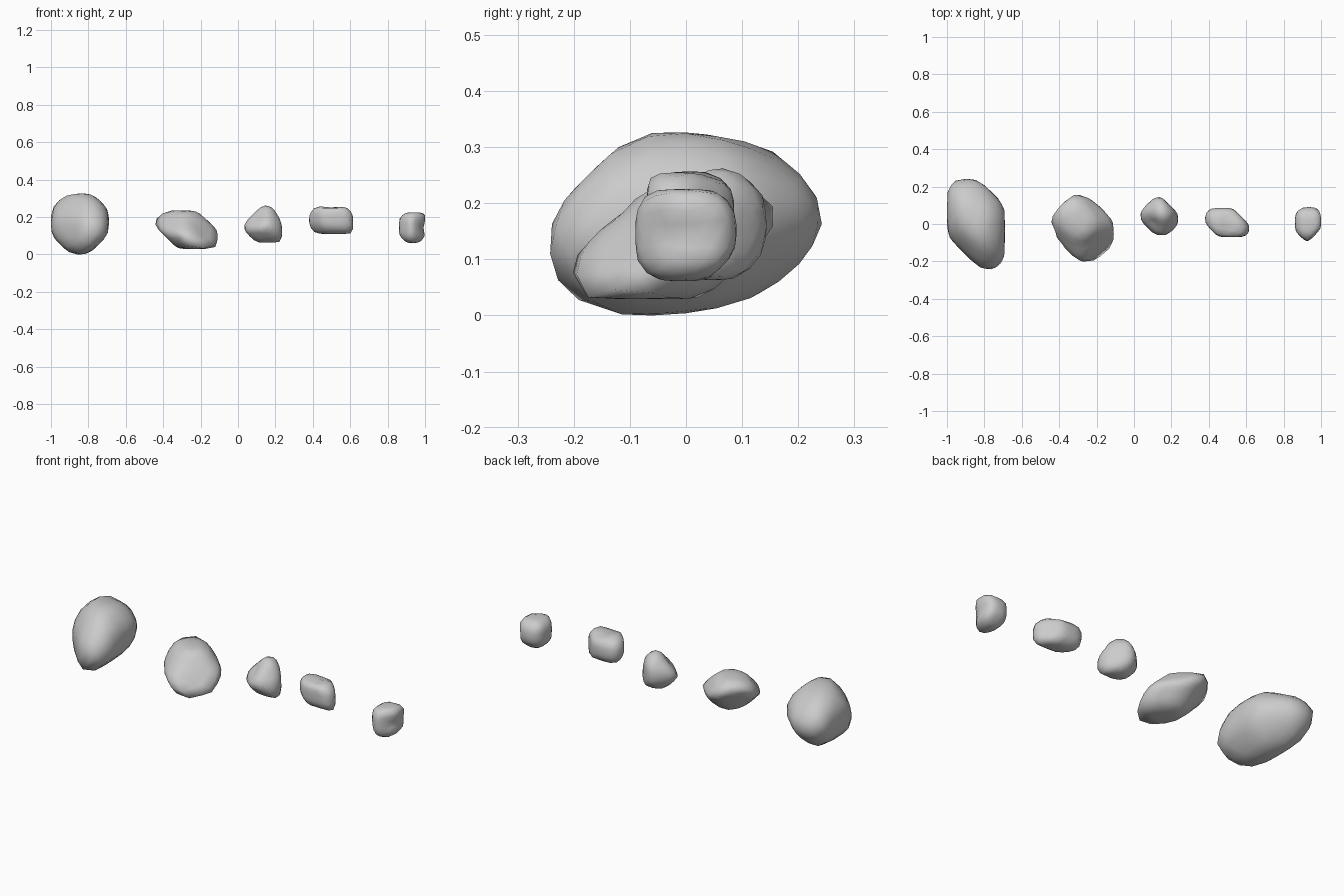
import bpy, math, bmesh
from mathutils import Vector

if "Cube" in bpy.data.objects:
    bpy.data.objects.remove(bpy.data.objects["Cube"])

# The 26 plane directions: 6 axes, 12 edge diagonals, 8 corners
AXES = [(1,0,0), (-1,0,0), (0,1,0), (0,-1,0), (0,0,1), (0,0,-1)]
EDGES = [(1,1,0), (-1,-1,0), (1,-1,0), (-1,1,0),
         (1,0,1), (-1,0,-1), (1,0,-1), (-1,0,1),
         (0,1,1), (0,-1,-1), (0,1,-1), (0,-1,1)]
CORNERS = [(a, b, c) for a in (1, -1) for b in (1, -1) for c in (1, -1)]
DIRS = AXES + EDGES + CORNERS
POWER = 12


def rock(name, centre, extents, dents, corners={}):
    """Rounded boulder fitted to its extent along each direction."""
    goal = dict(zip(AXES + EDGES, extents))
    for a, b, c in CORNERS:
        sq = (goal[a,b,0]**2 + goal[a,0,c]**2 + goal[0,b,c]**2
              - goal[a,0,0]**2 - goal[0,b,0]**2 - goal[0,0,c]**2)
        goal[a,b,c] = math.sqrt(max(sq, 0.5 * goal[a,b,0]**2)) * corners.get((a, b, c), 1)
    normals = {d: Vector(d) for d in DIRS}
    size = Vector((extents[0] + extents[1], extents[2] + extents[3], extents[4] + extents[5])) / 2

    bm = bmesh.new()
    bmesh.ops.create_icosphere(bm, subdivisions=3, radius=1)
    base = [v.co.normalized() for v in bm.verts]
    hollow = []
    for u in base:
        k = 1.0
        for direction, depth, width in dents:
            k -= depth * math.exp(-(u.angle(Vector(direction)) / width) ** 2)
        hollow.append(k)

    # Soft intersection of planes, nudged until the outline matches
    h = dict(goal)
    for step in range(10):
        pts = []
        for u, k in zip(base, hollow):
            p = u * size
            total = sum(max(0, p.dot(normals[d]) / h[d]) ** POWER for d in DIRS)
            pts.append(p * k / total ** (1 / POWER))
        for d in DIRS:
            reach = max(p.dot(normals[d]) for p in pts)
            h[d] = min(h[d] * goal[d] / reach, goal[d] * 1.3)

    for v, p in zip(bm.verts, pts):
        v.co = p
    for f in bm.faces:
        f.smooth = True
    mesh = bpy.data.meshes.new(name)
    bm.to_mesh(mesh)
    bm.free()
    ob = bpy.data.objects.new(name, mesh)
    ob.location = centre
    bpy.context.collection.objects.link(ob)


# Large boulder
rock("large_boulder", (-.845, 0, .163),
     (.155,.155,.242,.242,.163,.163, .255,.22,.343,.345,
      .232,.216,.211,.238, .292,.328,.273,.262),
     [((0, .45, -1), .1, .4), ((0, .5, .9), .09, .4)],
     {(-1, -1, -1): 1.05})
# Flat slanted slab
rock("slanted_slab", (-.268, -.023, .132),
     (.177,.177,.193,.193,.103,.103, .205,.216,.264,.282,
      .157,.158,.239,.226, .24,.257,.16,.15), [((.1, -.6, .8), .08, .5)],
     {(1, -1, 1): .85, (-1, 1, -1): .85})
# Peaked stone
rock("peaked_stone", (.136, .04, .16),
     (.1,.1,.104,.1,.102,.097, .118,.134,.145,.131,
      .137,.136,.179,.111, .165,.13,.15,.11),
     [((-.5, -.5, .7), .1, .4), ((.9, 0, .45), .1, .4)])
# Saddle-topped stone
rock("saddle_stone", (.498, .008, .183),
     (.118,.118,.078,.078,.074,.074, .108,.126,.17,.164,
      .153,.152,.173,.155, .115,.115,.115,.133),
     [((.0, -.45, 1), .16, .35), ((.05, .35, 1), .16, .35)],
     {(-1, -1, -1): .9})
# Small pebble with a hollow on its right
rock("small_pebble", (.931, 0, .143),
     (.07,.07,.09,.09,.082,.082, .129,.108,.096,.124,
      .136,.111,.119,.12, .135,.137,.12,.142),
     [((1, -.35, -.05), .18, .4), ((1, .35, 0), .16, .4)])
